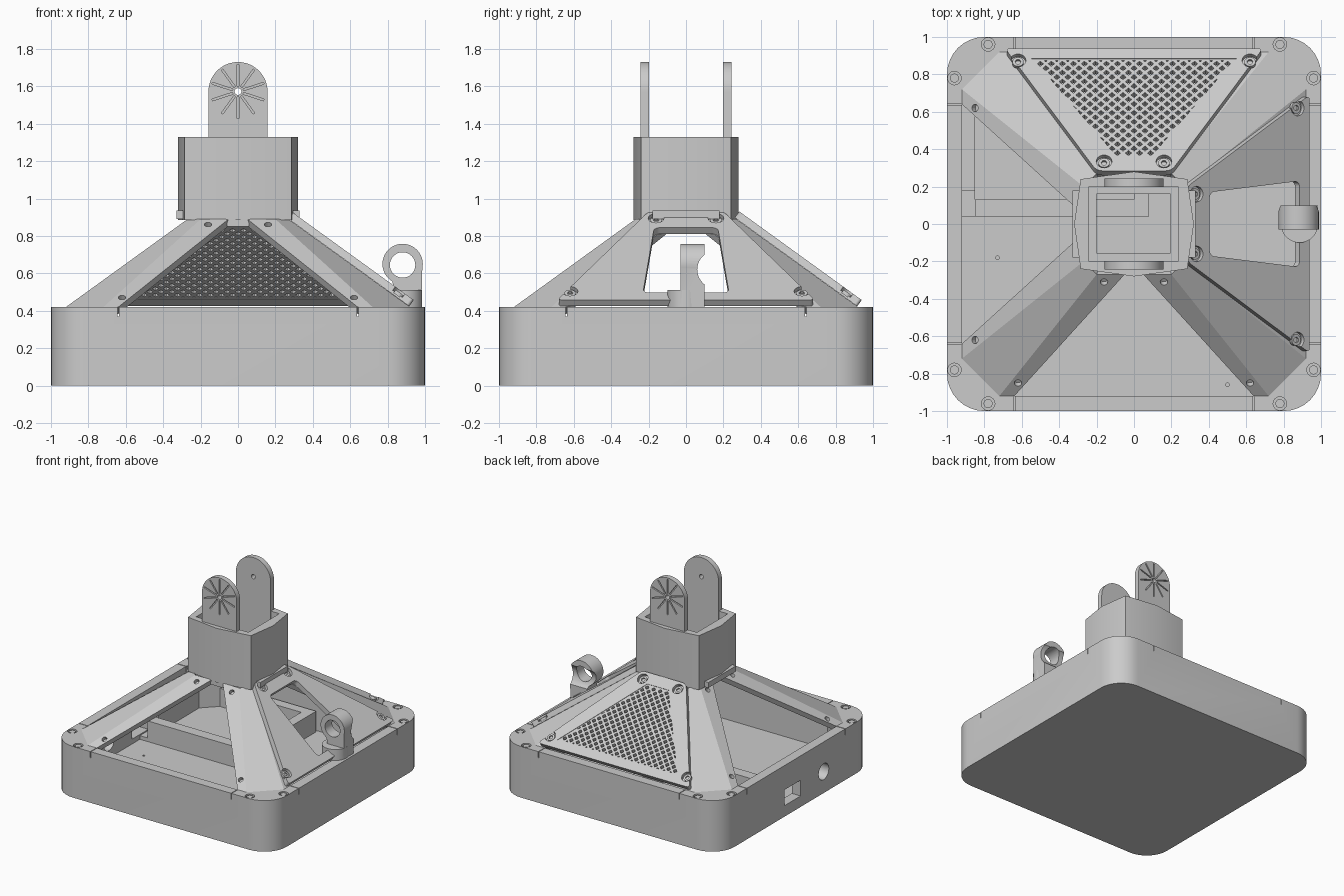
import bpy, bmesh
from math import cos, sin, pi, radians
from mathutils import Matrix, Vector

if "Cube" in bpy.data.objects:
    bpy.data.objects.remove(bpy.data.objects["Cube"])

grey = bpy.data.materials.new("plain grey")
grey.use_nodes = True
grey.diffuse_color = (0.6, 0.6, 0.6, 1)
grey.node_tree.nodes["Principled BSDF"].inputs["Base Color"].default_value = (0.6, 0.6, 0.6, 1)

RIM, TOP = 0.42, 0.89          # heights of the base deck and of the neck underside
OUT, IN = 0.92, 0.27           # pyramid half widths at those heights
RUN = Vector((OUT - IN, TOP - RIM))
SLOPE = RUN.x / RUN.length


def circle(x, y, r, n=24):
    return [(x + r * cos(2 * pi * i / n), y + r * sin(2 * pi * i / n)) for i in range(n)]


def rect(x0, y0, x1, y1):
    return [(x0, y0), (x1, y0), (x1, y1), (x0, y1)]


def finish(name, bm):
    mesh = bpy.data.meshes.new(name)
    bm.to_mesh(mesh)
    bm.free()
    mesh.materials.append(grey)
    ob = bpy.data.objects.new(name, mesh)
    bpy.context.collection.objects.link(ob)
    return ob


def prism(name, pts, z0, z1, matrix=Matrix(), radius=0):
    """Extrude an outline, optionally rounding its corners."""
    bm = bmesh.new()
    face = bm.faces.new([bm.verts.new((x, y, z0)) for x, y in pts])
    ext = bmesh.ops.extrude_face_region(bm, geom=[face])["geom"]
    for v in ext:
        if isinstance(v, bmesh.types.BMVert):
            v.co.z = z1
    if radius:
        upright = [e for e in bm.edges if abs(e.verts[0].co.z - e.verts[1].co.z) > 1e-5]
        bmesh.ops.bevel(bm, geom=upright, offset=radius, segments=8, profile=0.5, affect='EDGES')
    bmesh.ops.recalc_face_normals(bm, faces=bm.faces)
    bm.transform(matrix)
    return finish(name, bm)


def apply(ob, mod):
    bpy.context.view_layer.objects.active = ob
    bpy.ops.object.modifier_apply(modifier=mod.name)


def boolean(ob, other, operation='DIFFERENCE'):
    mod = ob.modifiers.new("cut", 'BOOLEAN')
    mod.object, mod.operation, mod.solver = other, operation, 'EXACT'
    apply(ob, mod)
    bpy.data.objects.remove(other)


def cut(ob, pts, z0, z1, matrix=Matrix(), radius=0):
    boolean(ob, prism("cutter", pts, z0, z1, matrix, radius))


def turn(k):
    return Matrix.Rotation(k * pi / 2, 4, 'Z')


def side(k):
    """Frame on a sloping side: x across, y down the slope, z outward."""
    down = Vector((0, RUN.x, -RUN.y)).normalized()
    out = Vector((0, RUN.y, RUN.x)).normalized()
    m = Matrix((Vector((1, 0, 0)), down, out)).transposed().to_4x4()
    return turn(k) @ Matrix.Translation((0, OUT, RIM)) @ m


def on_slope(pts):
    return [(x, (d - OUT) / SLOPE) for x, d in pts]


def trapezoid(w0, d0, w1, d1):
    return on_slope([(-w1, d1), (w1, d1), (w0, d0), (-w0, d0)])


BACK, LEFT, FRONT, RIGHT = range(4)
ACROSS = Matrix.Rotation(pi / 2, 4, 'Y')      # extrudes along x
ALONG = Matrix.Rotation(pi / 2, 4, 'X')       # extrudes along -y
SCREWS = on_slope([(-0.62, 0.85), (0.62, 0.85), (-0.16, 0.31), (0.16, 0.31)])

# Hollow rounded base with covered corners
base = prism("base", rect(-1, -1, 1, 1), 0, RIM, radius=0.2)
well = [(0.64, OUT), (-0.64, OUT), (-OUT, 0.64), (-OUT, -0.64),
        (-0.64, -OUT), (0.64, -OUT), (OUT, -0.64), (OUT, 0.64)]
cut(base, well, 0.05, 0.6)
for k in range(4):
    for s in (-1, 1):
        # lid seam and corner screws
        cut(base, rect(s * 0.64 - 0.003, 0.9, s * 0.64 + 0.003, 1.1), RIM - 0.05, 0.5, turn(k))
        x, y = s * 0.78, 0.96
        cut(base, circle(x, y, 0.036), RIM - 0.02, 0.5, turn(k))
        prism("corner_screw", circle(x, y, 0.024), RIM - 0.03, RIM - 0.004, turn(k))
# Side wall ports and floor holes
cut(base, circle(-0.176, -0.36, 0.066), -1.1, -0.85, ACROSS)
cut(base, rect(-0.22, -0.06, -0.09, 0.15), -1.1, -0.85, ACROSS)
for x, y in ((-0.73, -0.18), (0.5, -0.86)):
    cut(base, circle(x, y, 0.01, 12), 0.02, 0.1)

# Holder frame inside the base
holder = prism("inner_holder", rect(-OUT, 0.04, 0.08, 0.9), 0.04, 0.22)
cut(holder, rect(-0.85, 0.13, 0, 0.82), 0.07, 0.3)
cut(holder, rect(-0.95, 0.0, -0.85, 0.18), 0.08, 0.3)

# Four folded corner legs
bm = bmesh.new()
low = [(OUT, 0.64), (OUT, 0.72), (0.72, OUT), (0.64, OUT)]
high = [(IN, 0.05), (IN, 0.2), (0.2, IN), (0.05, IN)]
for k in range(4):
    b = [bm.verts.new(turn(k) @ Vector((x, y, RIM))) for x, y in low]
    t = [bm.verts.new(turn(k) @ Vector((x, y, TOP))) for x, y in high]
    for i in range(3):
        bm.faces.new((b[i], b[i + 1], t[i + 1], t[i]))
legs = finish("corner_legs", bm)
mod = legs.modifiers.new("plate", 'SOLIDIFY')
mod.thickness, mod.offset = 0.045, -1
apply(legs, mod)
for k in (LEFT, FRONT):
    for x, y in SCREWS:
        cut(legs, circle(x, y, 0.02, 16), -0.03, 0.05, side(k))


# Screwed-on side panels
def panel(name, k, opening, radius):
    ob = prism(name, trapezoid(0.69, 0.915, 0.2, 0.26), 0.001, 0.042, side(k), 0.03)
    cut(ob, opening, -0.05, 0.1, side(k), radius)
    for x, y in SCREWS:
        cut(ob, circle(x, y, 0.042), 0.018, 0.1, side(k))
        ring = prism(name + "_screw", circle(x, y, 0.03), 0.01, 0.03, side(k))
        cut(ring, circle(x, y, 0.016, 6), 0.018, 0.05, side(k))
    return ob


grille_edge = trapezoid(0.55, 0.86, 0.1, 0.335)
panel("back_panel", BACK, grille_edge, 0)
panel("window_panel", RIGHT, trapezoid(0.23, 0.86, 0.17, 0.38), 0.03)

# Diamond grille in the back panel
bm = bmesh.new()
bmesh.ops.create_grid(bm, x_segments=48, y_segments=48, size=1)
bm.transform(Matrix.Translation((0, -0.4, 0)) @ Matrix.Rotation(pi / 4, 4, 'Z'))
for i, p in enumerate(grille_edge):
    q = grille_edge[(i + 1) % 4]
    bmesh.ops.bisect_plane(bm, geom=bm.verts[:] + bm.edges[:] + bm.faces[:], plane_co=(*p, 0),
                           plane_no=(q[1] - p[1], p[0] - q[0], 0), clear_outer=True)
cells = [f for f in bm.faces if f.calc_area() > 0.0008]
bmesh.ops.inset_individual(bm, faces=cells, thickness=0.009, use_even_offset=True)
bmesh.ops.delete(bm, geom=cells, context='FACES')
bm.transform(side(BACK) @ Matrix.Translation((0, 0, 0.038)))
grille = finish("grille", bm)
mod = grille.modifiers.new("depth", 'SOLIDIFY')
mod.thickness, mod.offset = 0.035, -1
apply(grille, mod)

# Cable eye on the right side
eye = prism("cable_eye", circle(0.88, 0.65, 0.108, 40), -0.1, 0.03, ALONG)
stem = prism("stem", [(0.84, RIM), (0.98, RIM), (0.986, 0.65), (0.82, 0.62)], -0.1, 0.03, ALONG)
boolean(eye, stem, 'UNION')
cut(eye, circle(0.88, 0.645, 0.068, 32), -0.3, 0.3, ALONG)
cut(eye, circle(-0.62, 0.16, 0.1, 40), 0.7, 1.1, ACROSS)
prism("eye_foot", circle(0.885, 0, 0.1, 32), RIM - 0.01, 0.51)

# Neck with bowed sides and a stepped socket
neck = prism("neck", [(0.285, 0.24), (0, 0.28), (-0.285, 0.24), (-0.32, 0),
                      (-0.285, -0.24), (0, -0.28), (0.285, -0.24), (0.32, 0)], TOP - 0.005, 1.33)
cut(neck, rect(-0.24, -0.2, 0.235, 0.2), 0.97, 1.5)
cut(neck, rect(-0.2, -0.155, 0.195, 0.16), 0.7, 1.5)
for s in (-1, 1):
    prism("neck_lip", rect(s * 0.31 - 0.02, -0.18, s * 0.31 + 0.02, 0.18), TOP, 0.935)
for k in range(4):
    prism("neck_bridge", rect(-0.06, IN - 0.04, 0.06, IN), 0.85, TOP, turn(k))

# Two rounded clevis arms with radial grooves on the outside
arch = [(-0.158, 1.0), (0.158, 1.0)] + [(0.158 * cos(a), 1.572 + 0.158 * sin(a))
                                       for a in (pi * i / 24 for i in range(25))]
for k, name in ((BACK, "back_arm"), (FRONT, "front_arm")):
    face = turn(k) @ Matrix.Rotation(pi, 4, 'Z') @ ALONG
    arm = prism(name, arch, 0.198, 0.242, face)
    cut(arm, circle(0, 1.572, 0.018), 0, 0.5, face)
    for i in range(10):
        spoke = face @ Matrix.Translation((0, 1.572, 0)) @ Matrix.Rotation(pi / 2 + i * pi / 5, 4, 'Z')
        cut(arm, rect(0.03, -0.005, 0.145, 0.005), 0.23, 0.3, spoke)

# Smooth the round surfaces, keep real edges crisp
for ob in bpy.context.collection.objects:
    if ob.type == 'MESH' and grey.name in ob.data.materials:
        bpy.ops.object.select_all(action='DESELECT')
        ob.select_set(True)
        bpy.context.view_layer.objects.active = ob
        bpy.ops.object.shade_smooth_by_angle(angle=radians(20))
